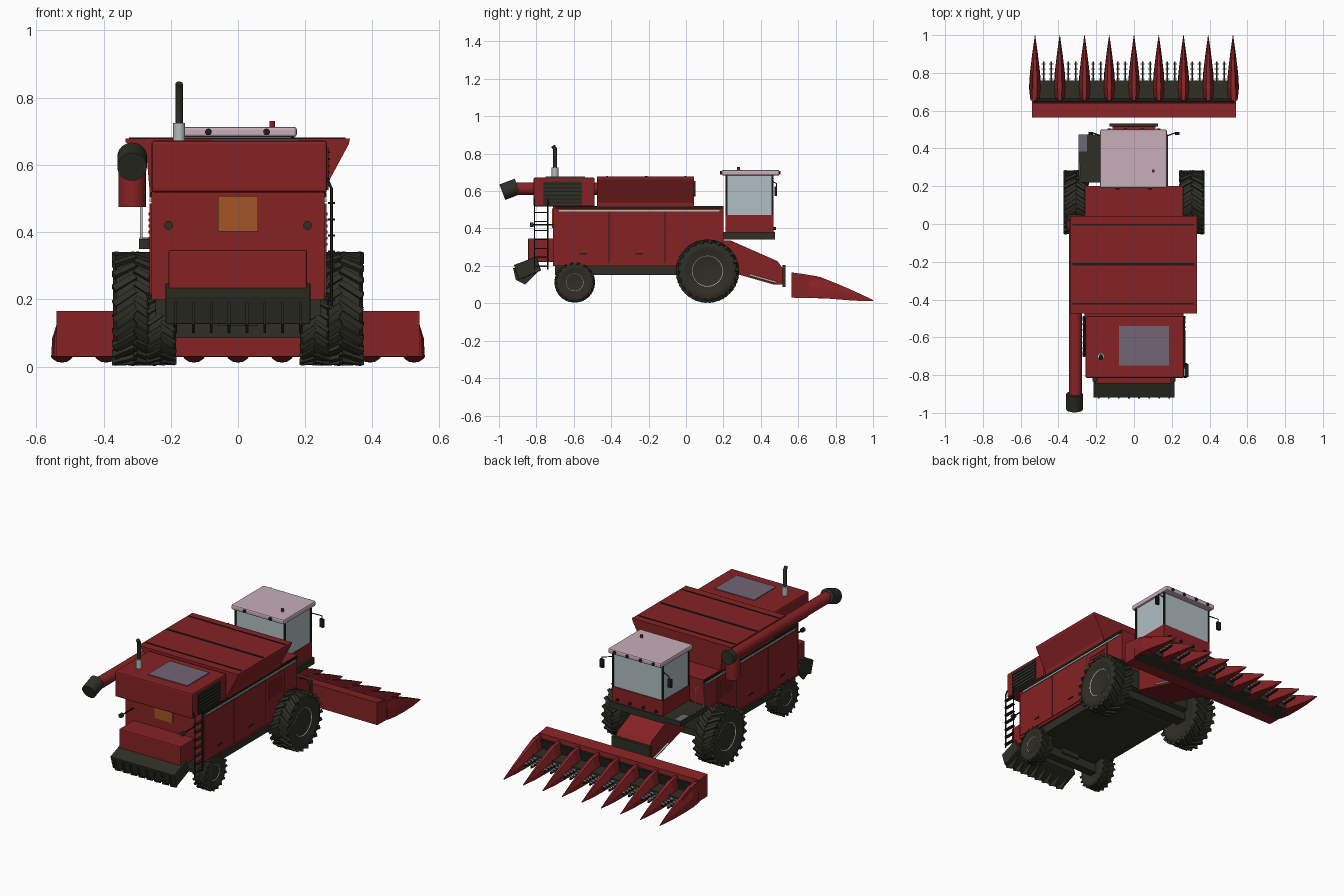
import bpy, bmesh, math
from mathutils import Matrix, Vector

if "Cube" in bpy.data.objects:
    bpy.data.objects.remove(bpy.data.objects["Cube"], do_unlink=True)


def material(name, *rgb):
    m = bpy.data.materials.new(name)
    m.use_nodes = True
    m.diffuse_color = (*rgb, 1)
    m.node_tree.nodes["Principled BSDF"].inputs["Base Color"].default_value = (*rgb, 1)
    return m


RED = material("red paint", 0.24, 0.016, 0.018)
DARK = material("dark rubber", 0.028, 0.028, 0.019)
BLACK = material("black trim", 0.012, 0.012, 0.010)
PINK = material("pale pink", 0.58, 0.42, 0.49)
GLASS = material("pale glass", 0.44, 0.52, 0.55)
PURPLE = material("grey purple screen", 0.17, 0.13, 0.18)
ORANGE = material("orange panel", 0.36, 0.09, 0.02)
GREY = material("light grey metal", 0.45, 0.50, 0.50)
smooth = []


def finish(name, bm, mat, bevel=0):
    bmesh.ops.recalc_face_normals(bm, faces=bm.faces)
    me = bpy.data.meshes.new(name)
    bm.to_mesh(me)
    bm.free()
    me.materials.append(mat)
    ob = bpy.data.objects.new(name, me)
    bpy.context.collection.objects.link(ob)
    if bevel:
        mod = ob.modifiers.new("bevel", "BEVEL")
        mod.width, mod.segments = bevel, 2
    return ob


def add_box(bm, x0, x1, y0, y1, z0, z1):
    mid = Matrix.Translation(((x0 + x1) / 2, (y0 + y1) / 2, (z0 + z1) / 2))
    bmesh.ops.create_cube(bm, size=1, matrix=mid @ Matrix.Diagonal((x1 - x0, y1 - y0, z1 - z0, 1)))


def box(name, mat, *extent, bevel=0):
    bm = bmesh.new()
    add_box(bm, *extent)
    return finish(name, bm, mat, bevel)


def loft(name, mat, rings, bevel=0, closed=False):
    """Skin a series of equal rings, capping both ends."""
    bm = bmesh.new()
    rows = [[bm.verts.new(p) for p in ring] for ring in rings]
    n = len(rows[0])
    for a, b in zip(rows, rows[1:]):
        for i in range(n):
            bm.faces.new((a[i], a[(i + 1) % n], b[(i + 1) % n], b[i]))
    bm.faces.new(rows[0])
    bm.faces.new(rows[-1])
    return finish(name, bm, mat, bevel)


def prism_x(name, mat, pts, x0, x1, bevel=0):
    return loft(name, mat, [[(x, y, z) for y, z in pts] for x in (x0, x1)], bevel)


def prism_y(name, mat, pts, y0, y1, bevel=0):
    return loft(name, mat, [[(x, y, z) for x, z in pts] for y in (y0, y1)], bevel)


def lathe(name, mat, profile, centre, axis=(1, 0, 0), segs=36):
    """Turn (distance along axis, radius) points around an axis."""
    rot = Vector(axis).to_track_quat("Z", "Y").to_matrix()
    turn = [2 * math.pi * i / segs for i in range(segs)]
    rings = [[Vector(centre) + rot @ Vector((r * math.cos(a), r * math.sin(a), d)) for a in turn]
             for d, r in profile]
    ob = loft(name, mat, rings)
    smooth.append(ob)
    return ob


def rod(name, mat, p0, p1, r, segs=16):
    axis = Vector(p1) - Vector(p0)
    return lathe(name, mat, [(0, r), (axis.length, r)], p0, axis, segs)


def pipe(name, mat, pts, r):
    cu = bpy.data.curves.new(name, "CURVE")
    cu.dimensions, cu.bevel_depth, cu.bevel_resolution, cu.use_fill_caps = "3D", r, 2, True
    sp = cu.splines.new("POLY")
    sp.points.add(len(pts) - 1)
    for point, p in zip(sp.points, pts):
        point.co = (*p, 1)
    cu.materials.append(mat)
    ob = bpy.data.objects.new(name, cu)
    bpy.context.collection.objects.link(ob)


def wheel(name, x, y, z, R, h, rim, count):
    s = 1 if x > 0 else -1
    c, axis = (x, y, z), (s, 0, 0)
    half = [(0.75 * h, rim), (0.95 * h, 0.68 * R), (h, 0.8 * R), (0.85 * h, 0.93 * R)]
    lathe(name + "_tyre", DARK, [(-d, r) for d, r in half] + half[::-1], c, axis)
    lathe(name + "_rim", PINK, [(-0.6 * h, rim), (0.78 * h, rim), (0.7 * h, 0.9 * rim), (0.45 * h, 0.8 * rim),
                                (0.4 * h, 0.4 * rim), (0.6 * h, 0.32 * rim)], c, axis)
    lathe(name + "_hub", DARK, [(-0.8 * h, 0.3 * rim), (0.7 * h, 0.2 * rim)], c, axis, 12)
    # chevron tread lugs
    bm = bmesh.new()
    for side in (-1, 1):
        for k in range(count):
            a = 2 * math.pi * (k + 0.25 * side) / count
            m = (Matrix.Translation(c) @ Matrix.Rotation(a, 4, "X")
                 @ Matrix.Translation((side * 0.48 * h, 0, 0.935 * R)) @ Matrix.Rotation(-side * 0.6, 4, "Z")
                 @ Matrix.Diagonal((1.15 * h, 0.11 * R, 0.12 * R, 1)))
            bmesh.ops.create_cube(bm, size=1, matrix=m)
    finish(name + "_tread", bm, DARK)


# Main body and belly
prism_x("body", RED, [(-0.71, 0.2), (-0.71, 0.52), (0.2, 0.52), (0.2, 0.33), (0.08, 0.2)], -0.258, 0.258)
prism_x("belly", DARK, [(-0.7, 0.21), (-0.7, 0.15), (0.02, 0.15), (0.18, 0.19), (0.18, 0.3)], -0.245, 0.245)
for s, side in ((-1, "left"), (1, "right")):
    def plate(name, mat, y0, y1, z0, z1, t=0.005):
        box(f"{side}_{name}", mat, *sorted((s * 0.257, s * (0.258 + t))), y0, y1, z0, z1)
    for i, (y0, y1) in enumerate(((-0.7, -0.415), (-0.41, -0.115), (-0.11, 0.07))):
        plate(f"side_panel_{i}", RED, y0, y1, 0.215, 0.485)
    for y in (-0.4125, -0.1125):
        plate("panel_seam", BLACK, y - 0.003, y + 0.003, 0.215, 0.485, 0.003)
    plate("silver_stripe", GREY, -0.68, 0.18, 0.49, 0.5)
    plate("top_trim", BLACK, -0.7, 0.195, 0.503, 0.517)
    for y in (-0.55, -0.25):
        plate("handle", BLACK, y - 0.02, y + 0.02, 0.262, 0.27, 0.008)
    for k in range(6):
        plate("louvre", RED, -0.08, 0.05, 0.36 + k * 0.018, 0.368 + k * 0.018, 0.009)

# Grain tank with flared sides and lid seams
prism_y("grain_tank", RED, [(-0.262, 0.51), (-0.272, 0.63), (-0.335, 0.668), (-0.335, 0.678), (0.333, 0.678),
                            (0.33, 0.662), (0.264, 0.54), (0.262, 0.51)], -0.475, 0.042)
for y, w in ((-0.005, 0.004), (-0.213, 0.007), (-0.422, 0.004)):
    box("tank_seam", BLACK, -0.325, 0.32, y - w, y + w, 0.676, 0.681)

# Engine hood, screen, grille and exhaust
box("engine_hood", RED, -0.257, 0.265, -0.815, -0.488, 0.518, 0.672, bevel=0.008)
box("hood_screen", PURPLE, -0.08, 0.185, -0.75, -0.54, 0.67, 0.677)
box("hood_grille", DARK, 0.26, 0.27, -0.765, -0.555, 0.525, 0.652)
for k in range(6):
    box("grille_slat", BLACK, 0.265, 0.273, -0.76, -0.56, 0.535 + k * 0.02, 0.54 + k * 0.02)
rod("muffler", GREY, (-0.175, -0.7, 0.665), (-0.175, -0.7, 0.725), 0.018)
pipe("exhaust_pipe", DARK, [(-0.175, -0.7, 0.72), (-0.175, -0.7, 0.825), (-0.175, -0.712, 0.842)], 0.011)

# Rear panel, straw hood and chopper
box("rear_panel", ORANGE, -0.06, 0.06, -0.716, -0.705, 0.402, 0.507)
box("straw_hood", RED, -0.207, 0.205, -0.845, -0.7, 0.22, 0.347, bevel=0.006)
prism_x("straw_chopper", DARK, [(-0.92, 0.205), (-0.80, 0.25), (-0.775, 0.175), (-0.895, 0.125)], -0.215, 0.215, 0.004)
for k in range(8):
    x = (k - 3.5) * 0.053
    prism_x("chopper_fin", DARK, [(-0.925, 0.19), (-0.91, 0.125), (-0.86, 0.1), (-0.79, 0.17)], x - 0.004, x + 0.004)
for x in (-0.207, 0.207):
    rod("rear_lamp_arm", BLACK, (x, -0.7, 0.42), (x, -0.82, 0.42), 0.004, 8)
    rod("rear_lamp", DARK, (x, -0.835, 0.42), (x, -0.815, 0.42), 0.013)

# Rear ladder
for y in (-0.81, -0.74):
    pipe("ladder_rail", BLACK, [(0.278, y, 0.18), (0.278, y, 0.53), (0.265, y, 0.56)], 0.004)
for k in range(7):
    box("ladder_rung", BLACK, 0.268, 0.288, -0.81, -0.74, 0.195 + k * 0.048, 0.201 + k * 0.048)

# Unloading auger with elbow and spout
rod("auger_tube", RED, (-0.31, 0.03, 0.613), (-0.31, -0.93, 0.613), 0.034, 24)
rod("auger_elbow", RED, (-0.315, 0.0, 0.475), (-0.315, 0.0, 0.625), 0.041, 24)
rod("auger_cap", DARK, (-0.312, 0.015, 0.613), (-0.312, 0.05, 0.613), 0.042, 24)
rod("auger_spout", DARK, (-0.315, -0.90, 0.625), (-0.315, -0.982, 0.594), 0.044, 24)

# Cab
box("cab_platform", DARK, -0.18, 0.18, 0.195, 0.475, 0.34, 0.38)
box("left_platform", DARK, -0.295, -0.175, 0.22, 0.475, 0.35, 0.38)
prism_y("platform_step", PURPLE, [(-0.293, 0.379), (-0.293, 0.384), (-0.25, 0.384), (-0.25, 0.379)], 0.385, 0.472)
box("cab_base", RED, -0.172, 0.168, 0.21, 0.468, 0.378, 0.472)
box("cab_glass", GLASS, -0.168, 0.164, 0.215, 0.463, 0.47, 0.685)
for x in (-0.172, 0.158):
    for y in (0.21, 0.456):
        box("cab_pillar", BLACK, x, x + 0.01, y, y + 0.012, 0.47, 0.685)
box("cab_roof", PINK, -0.18, 0.175, 0.19, 0.5, 0.683, 0.713, bevel=0.008)
for x in (-0.088, 0.085):
    rod("rear_roof_light", BLACK, (x, 0.183, 0.698), (x, 0.2, 0.698), 0.01)
for x in (-0.13, -0.045, 0.045, 0.13):
    rod("front_roof_light", BLACK, (x, 0.49, 0.698), (x, 0.505, 0.698), 0.01)
    rod("cab_work_light", BLACK, (x, 0.46, 0.4), (x, 0.48, 0.4), 0.008)
rod("beacon", RED, (0.102, 0.28, 0.71), (0.102, 0.28, 0.73), 0.008)
for s in (-1, 1):
    pipe("mirror_arm", BLACK, [(s * 0.17, 0.465, 0.65), (s * 0.225, 0.485, 0.64), (s * 0.225, 0.485, 0.58)], 0.003)
    box("mirror", BLACK, s * 0.228 - 0.012, s * 0.228 + 0.012, 0.472, 0.486, 0.575, 0.625)
pipe("handrail", GREY, [(-0.288, 0.24, 0.38), (-0.288, 0.24, 0.52), (-0.288, 0.32, 0.52), (-0.288, 0.32, 0.38)], 0.004)

# Wheels and axles
for s, side in ((-1, "left"), (1, "right")):
    wheel(side + "_drive_wheel", s * 0.306, 0.115, 0.172, 0.169, 0.066, 0.083, 22)
    wheel(side + "_steer_wheel", s * 0.228, -0.595, 0.112, 0.108, 0.043, 0.047, 18)
box("front_axle", DARK, -0.26, 0.26, 0.08, 0.15, 0.135, 0.205)
box("rear_axle", DARK, -0.2, 0.2, -0.62, -0.57, 0.085, 0.14)
box("rear_axle_mount", DARK, -0.06, 0.06, -0.63, -0.56, 0.12, 0.17)

# Feeder house
prism_x("feeder_house", RED, [(0.12, 0.2), (0.15, 0.335), (0.24, 0.335), (0.49, 0.225), (0.515, 0.19), (0.515, 0.1),
                              (0.47, 0.1)], -0.115, 0.115)
box("feeder_flange", DARK, -0.13, 0.128, 0.515, 0.532, 0.088, 0.205)
for x in (-0.118, 0.118):
    pipe("feeder_strut", GREY, [(x, 0.34, 0.152), (x, 0.48, 0.112)], 0.006)

# Corn header: back frame, deck, ends, snouts and gathering chains
prism_x("header_back", RED, [(0.565, 0.03), (0.565, 0.165), (0.64, 0.155), (0.65, 0.03)], -0.538, 0.533)
box("header_deck", DARK, -0.53, 0.53, 0.64, 0.76, 0.028, 0.078)
box("header_auger_bar", BLACK, -0.53, 0.53, 0.648, 0.665, 0.08, 0.13)
for x in (-0.54, 0.533):
    prism_x("header_end", RED, [(0.565, 0.03), (0.565, 0.165), (0.7, 0.145), (0.8, 0.1), (0.8, 0.025)], x, x + 0.007)
STATIONS = [(0.655, 0.024, 0.15, 0.03), (0.72, 0.032, 0.14, 0.028), (0.8, 0.027, 0.108, 0.022),
            (0.9, 0.015, 0.065, 0.014), (1.0, 0.001, 0.018, 0.012)]
ARCH = [(-1, 0), (-0.9, 0.5), (-0.35, 1), (0.35, 1), (0.9, 0.5), (1, 0)]
for k in range(9):
    cx = (k - 4) * 0.131
    loft("snout", RED, [[(cx + u * w, y, zb + v * (zt - zb)) for u, v in ARCH] for y, w, zt, zb in STATIONS])
bm, teeth = bmesh.new(), bmesh.new()
for k in range(8):
    for s in (-1, 1):
        x = (k - 3.5) * 0.131 + s * 0.02
        add_box(bm, x - 0.004, x + 0.004, 0.7, 0.86, 0.05, 0.062)
        for j in range(6):
            y = 0.71 + j * 0.027
            add_box(teeth, x - 0.011, x + 0.011, y, y + 0.006, 0.06, 0.07)
finish("gathering_chains", bm, BLACK)
finish("chain_teeth", teeth, GREY)

# Smooth the turned parts
bpy.ops.object.select_all(action="DESELECT")
for ob in smooth:
    ob.select_set(True)
bpy.context.view_layer.objects.active = smooth[0]
bpy.ops.object.shade_smooth_by_angle(angle=math.radians(35))
